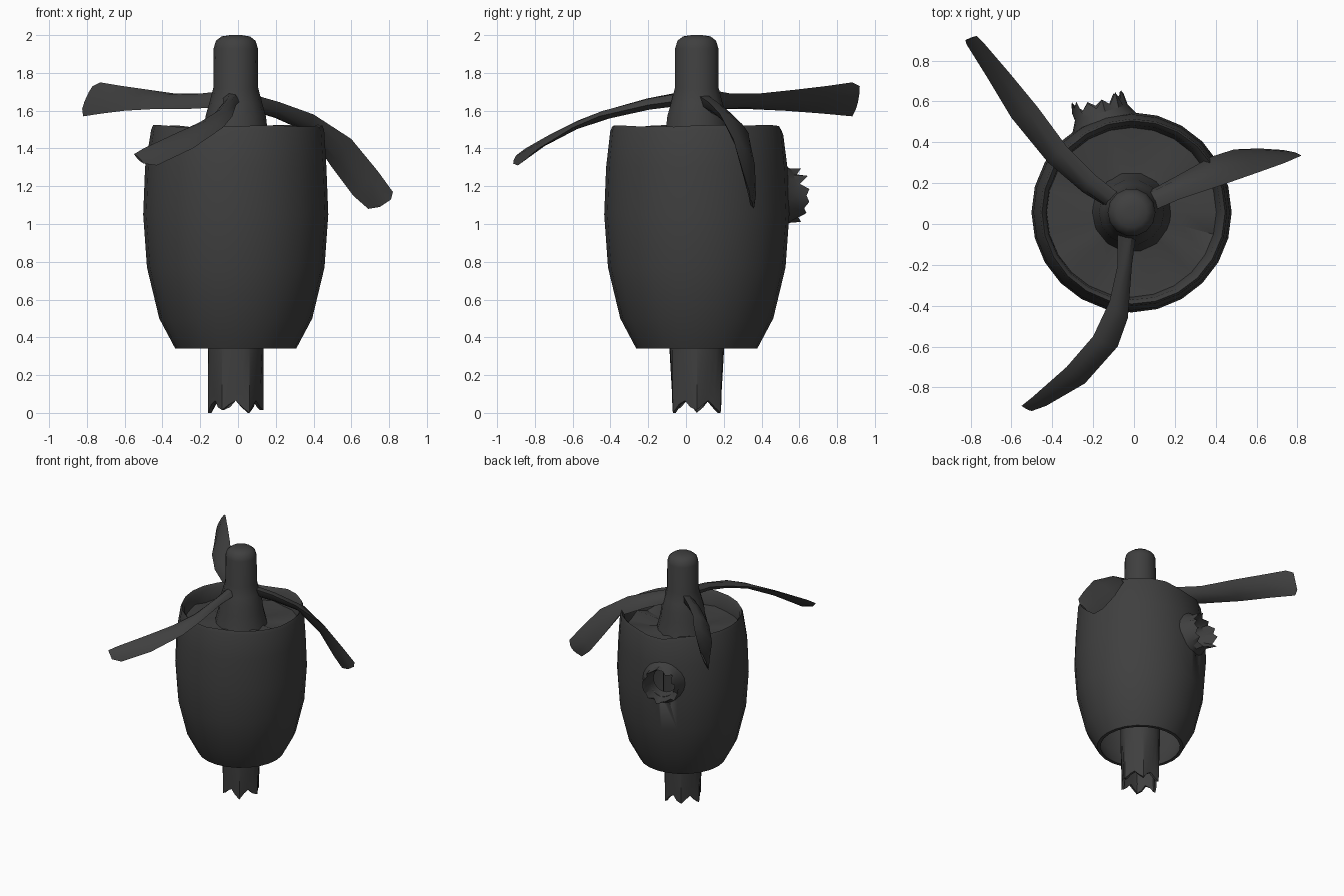
import bpy, bmesh, math, random
from mathutils import Vector

if "Cube" in bpy.data.objects:
    bpy.data.objects.remove(bpy.data.objects["Cube"])

random.seed(4)
CX, CY = -0.012, 0.057
dark = bpy.data.materials.new("dark_metal")
dark.diffuse_color = (0.05, 0.05, 0.05, 1)
dark.use_nodes = True
dark.node_tree.nodes["Principled BSDF"].inputs["Base Color"].default_value = dark.diffuse_color


def loft(name, rings, loop=False, caps=True, angle=40):
    """Skin equal-sized closed rings; loop joins last ring to first."""
    bm = bmesh.new()
    vs = [[bm.verts.new(p) for p in ring] for ring in rings]
    n = len(vs[0])
    pairs = list(zip(vs, vs[1:] + vs[:1])) if loop else list(zip(vs, vs[1:]))
    for a, b in pairs:
        for i in range(n):
            j = (i + 1) % n
            bm.faces.new((a[i], a[j], b[j], b[i]))
    if caps and not loop:
        bm.faces.new(vs[0][::-1])
        bm.faces.new(vs[-1])
    bmesh.ops.recalc_face_normals(bm, faces=bm.faces)
    me = bpy.data.meshes.new(name)
    bm.to_mesh(me)
    bm.free()
    ob = bpy.data.objects.new(name, me)
    bpy.context.collection.objects.link(ob)
    me.materials.append(dark)
    bpy.ops.object.select_all(action='DESELECT')
    ob.select_set(True)
    bpy.context.view_layer.objects.active = ob
    bpy.ops.object.shade_smooth_by_angle(angle=math.radians(angle))
    return ob


def lathe_rings(profile, n, tweak=None):
    rings = []
    for k, (r, z) in enumerate(profile):
        ring = []
        for i in range(n):
            a = 2 * math.pi * i / n
            rr, zz = tweak(k, i, a, r, z) if tweak else (r, z)
            ring.append((CX + rr * math.cos(a), CY + rr * math.sin(a), zz))
        rings.append(ring)
    return rings


# Barrel cowling: closed shell with dented rim and crumpled recessed floor
N = 24
rim_dent = [random.uniform(0, 0.012) for _ in range(N)]
crease = [random.uniform(-0.02, 0.02) for _ in range(N)]


def dent_cowl(k, i, a, r, z):
    if 5 <= k <= 7:                                   # rim
        d = 0.03 * math.exp(-((a - 1.75) / 0.25) ** 2) + rim_dent[i]
        z -= d
        r += 0.01 * math.cos(a)
    elif k in (8, 9):                                 # floor wrinkles
        z += crease[i]
    return r, z


cowl_profile = [(.32, .34), (.405, .5), (.47, .77), (.49, 1.05), (.48, 1.3),
                (.458, 1.5), (.448, 1.525), (.428, 1.5), (.415, 1.40),
                (.25, 1.39), (.12, 1.40), (.12, 1.36), (.40, 1.36),
                (.455, 1.05), (.435, .77), (.375, .5), (.295, .34)]
cowling = loft("cowling", lathe_rings(cowl_profile, N, dent_cowl), loop=True)

# Torn exit hole on the back: outward metal petals around a recess
out = Vector((-0.29, 0.957, 0))
side = Vector((0.957, 0.29, 0))
centre = Vector((CX, CY, 1.15))
M = 22


def tear_ring(su, sz, depth, jag=0.0):
    ring = []
    for i in range(M):
        a = 2 * math.pi * i / M
        k = 1 + (random.uniform(-.12, .12) if jag else 0)
        d = depth + jag * ((i % 2) * 0.6 + random.uniform(0, .4)) * (0.45 + 0.55 * abs(math.cos(a)))
        ring.append(centre + side * (su * k * math.cos(a)) + out * d
                    + Vector((0, 0, sz * k * math.sin(a))))
    return ring


loft("torn_hole", [tear_ring(.175, .19, .435), tear_ring(.135, .145, .51),
                   tear_ring(.135, .13, .535, .085), tear_ring(.105, .115, .50),
                   tear_ring(.09, .10, .42)], caps=False, angle=25)
cutter = loft("hole_cutter", [tear_ring(.10, .11, .35), tear_ring(.10, .11, .60)])
cutter.hide_render = True
cutter.hide_set(True)
cut = cowling.modifiers.new("hole", 'BOOLEAN')
cut.operation = 'DIFFERENCE'
cut.object = cutter
cut.solver = 'EXACT'

# Propeller hub with flared collar
hub_profile = [(.20, 1.37), (.168, 1.5), (.16, 1.57), (.14, 1.64), (.119, 1.72),
               (.117, 1.93), (.105, 1.97), (.075, 1.993), (.03, 2.0)]
loft("hub", lathe_rings(hub_profile, 14))

# Broken shaft: creased tube with ragged lower end
T = 24


def ragged(k, i, a, r, z):
    if k in (0, 5):
        z = (0.0, 0.045, 0.065, 0.03)[i % 4] if i % 8 else 0.015
    if k in (0, 1, 4, 5):
        r += (0.0, -0.012, -0.022, -0.012)[i % 4]
    return r, z


shaft_profile = [(.146, 0), (.147, .09), (.147, .38), (.147, 1.38),
                 (.125, .09), (.128, 0)]
loft("broken_shaft", lathe_rings(shaft_profile, T, ragged), loop=True, angle=30)


# Bent propeller blades: paired edge points from root to tip
def blade(name, edge_a, edge_b):
    rings = []
    n = len(edge_a)
    pa, pb = [Vector(p) for p in edge_a], [Vector(p) for p in edge_b]
    mid = [(a + b) / 2 for a, b in zip(pa, pb)]
    for i in range(n):
        span = mid[min(i + 1, n - 1)] - mid[max(i - 1, 0)]
        w = pb[i] - pa[i]
        t = w.cross(span).normalized() * (0.03 * (1 - i / n) ** 1.3 + 0.004)
        rings.append([pa[i], pa[i] + w * .3 + t, pa[i] + w * .7 + t,
                      pb[i], pa[i] + w * .7 - t, pa[i] + w * .3 - t])
    loft(name, rings, angle=50)


blade("blade_right",
      [(.06, .05, 1.69), (.22, .12, 1.645), (.40, .18, 1.58), (.60, .25, 1.45),
       (.74, .30, 1.28), (.82, .335, 1.17), (.81, .34, 1.13)],
      [(.05, .15, 1.61), (.20, .23, 1.56), (.38, .33, 1.48), (.49, .365, 1.31),
       (.61, .37, 1.15), (.69, .36, 1.08), (.75, .35, 1.09)])
blade("blade_back",
      [(-.06, .04, 1.62), (-.25, .155, 1.61), (-.42, .30, 1.61), (-.60, .52, 1.60),
       (-.72, .72, 1.585), (-.82, .88, 1.57), (-.825, .90, 1.61)],
      [(-.05, .13, 1.71), (-.19, .24, 1.69), (-.33, .38, 1.69), (-.47, .57, 1.71),
       (-.61, .74, 1.73), (-.73, .88, 1.75), (-.77, .92, 1.73)])
blade("blade_front",
      [(-.08, .02, 1.68), (-.08, -.20, 1.64), (-.12, -.38, 1.59), (-.20, -.55, 1.54),
       (-.33, -.70, 1.48), (-.50, -.85, 1.40), (-.55, -.89, 1.37)],
      [(.02, .02, 1.66), (-.01, -.20, 1.63), (-.03, -.46, 1.57), (-.08, -.60, 1.51),
       (-.24, -.78, 1.40), (-.43, -.89, 1.31), (-.50, -.915, 1.32)])
